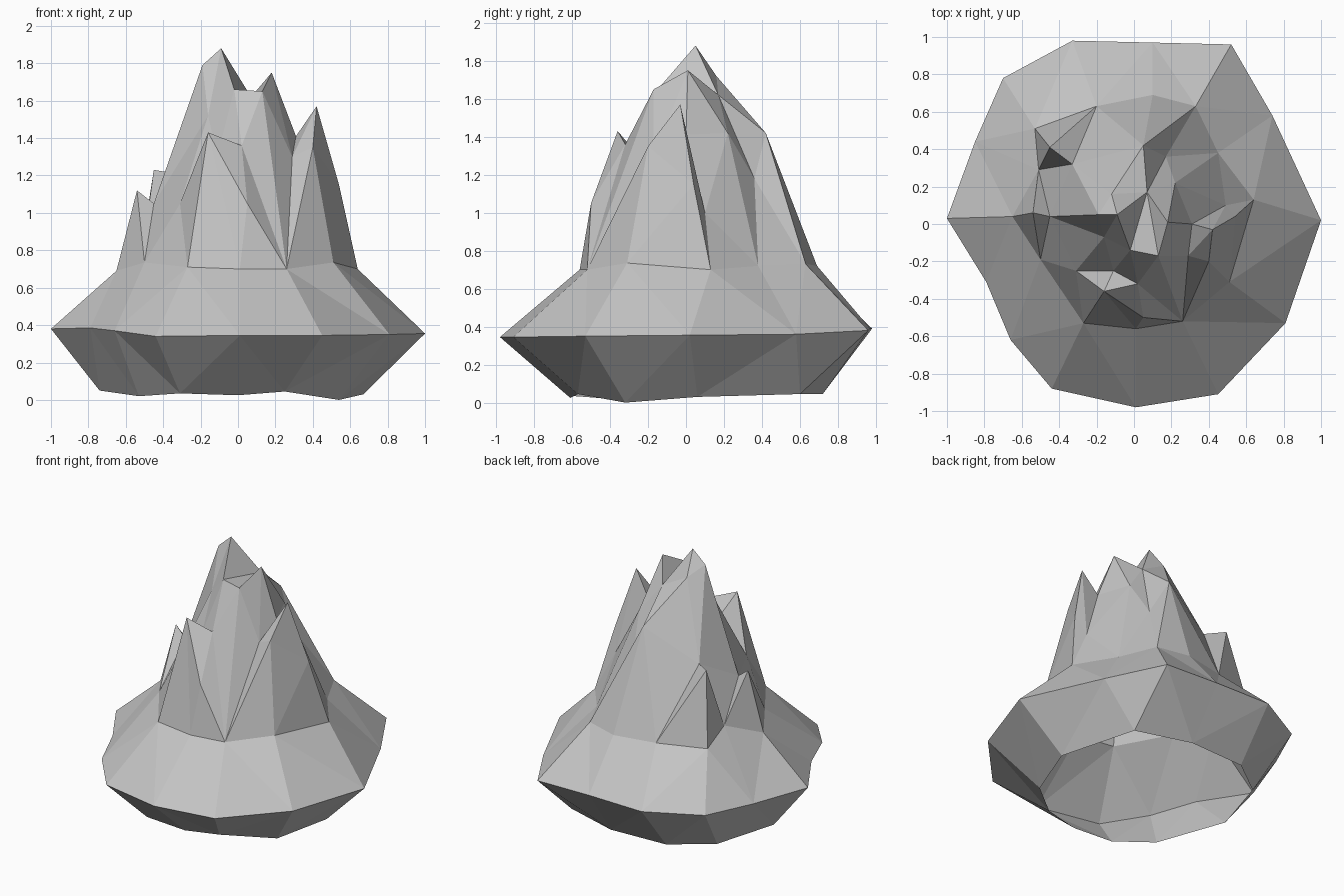
import bpy
import bmesh
from mathutils import Vector
from mathutils.geometry import delaunay_2d_cdt

default_cube = bpy.data.objects.get("Cube")
if default_cube:
    bpy.data.objects.remove(default_cube, do_unlink=True)

# One plain stone colour
stone = bpy.data.materials.new("grey_stone")
stone.use_nodes = True
stone_colour = (0.55, 0.55, 0.55, 1)
stone.diffuse_color = stone_colour
shader = stone.node_tree.nodes["Principled BSDF"]
shader.inputs["Base Color"].default_value = stone_colour
shader.inputs["Roughness"].default_value = 0.9


def build_skin(name, loops, ridges, hole=None, facing_down=False):
    """Stretch triangles over closed loops and open ridge lines.
    A ridge point given without a height reuses an earlier point."""
    heights, edges = {}, []

    def index_of(point):
        key = tuple(point[:2])
        if len(point) == 3:
            heights.setdefault(key, point[2])
        return list(heights).index(key)

    for loop in loops:
        ids = [index_of(point) for point in loop]
        edges += list(zip(ids, ids[1:] + ids[:1]))
    for ridge in ridges:
        ids = [index_of(point) for point in ridge]
        edges += list(zip(ids, ids[1:]))

    flat = [Vector(key) for key in heights]
    levels = list(heights.values())
    verts, _, faces, sources, _, _ = delaunay_2d_cdt(flat, edges, [], 1, 0.0001)
    hole_ids = {index_of(point) for point in hole or []}

    bm = bmesh.new()
    made = []
    for vert, source in zip(verts, sources):
        nearest = min(range(len(flat)), key=lambda i: (flat[i] - vert).length)
        level = levels[source[0] if source else nearest]
        made.append(bm.verts.new((vert.x, vert.y, level)))
    for face in faces:
        if hole_ids and all(sources[i] and sources[i][0] in hole_ids for i in face):
            continue
        corners = [made[i] for i in face]
        bm.faces.new(corners[::-1] if facing_down else corners)

    mesh = bpy.data.meshes.new(name)
    bm.to_mesh(mesh)
    bm.free()
    mesh.materials.append(stone)
    obj = bpy.data.objects.new(name, mesh)
    bpy.context.collection.objects.link(obj)
    return obj


# Widest outline, the foot it tapers down to, and the shoulder above it
rim = [
    (-1, .03, .38), (-.79, -.31, .385), (-.66, -.62, .37), (-.44, -.88, .34),
    (.01, -.98, .345), (.45, -.91, .345), (.81, -.53, .35), (1, .02, .355),
    (.74, .58, .36), (.52, .96, .38), (.1, .97, .39), (-.33, .98, .39),
    (-.7, .78, .385), (-.85, .44, .38),
]
foot = [
    (-.74, .05, .05), (-.53, -.4, .02), (-.31, -.6, .035), (0, -.61, .025),
    (.25, -.57, .045), (.54, -.32, 0), (.67, .06, .03), (.5, .6, .045),
    (.1, .72, .045), (-.33, .7, .045), (-.6, .5, .045),
]
shoulder = [
    (-.65, .04, .69), (-.5, -.19, .735), (-.27, -.53, .71), (.01, -.56, .7),
    (.26, -.52, .7), (.51, -.31, .735), (.64, .13, .7), (.45, .38, .72),
    (.33, .63, .73), (.1, .69, .72), (-.2, .63, .72), (-.53, .51, .72),
    (-.51, .29, .8),
]

# Twin summits with the saddle between them
main_summit = [
    [(-.19, .05, 1.79), (-.09, .05, 1.88), (-.02, -.14, 1.66),
     (.13, -.17, 1.65), (.18, .01, 1.75), (.22, .22, 1.42)],
    [(-.09, .05), (.07, .17, 1.62), (.18, .01)],
    [(-.02, -.14), (.07, .17), (.13, -.17)],
    [(-.09, .05), (-.12, .16, 1.72), (.05, .42, 1.42), (.1, .69)],
    [(-.19, .05), (-.12, .16)],
    [(.07, .17), (.17, .36, 1.18), (.33, .63)],
    [(.22, .22), (.45, .38)],
    [(.13, -.17), (.02, -.32, 1.36), (.05, -.5, 1.05), (.01, -.56)],
]
# Leaning spire on the left flank
left_spire = [
    [(.31, 0, 1.41), (.42, -.03, 1.57), (.4, -.2, 1.35), (.51, -.31)],
    [(.31, 0), (.29, -.17, 1.3), (.4, -.2)],
    [(.42, -.03), (.54, .04, 1.15), (.64, .13)],
    [(.31, 0), (.49, .1, 1), (.64, .13)],
]
# Buttress in front of the summit
front_spire = [
    [(-.31, -.25, 1.05), (-.16, -.36, 1.43), (.05, -.5)],
    [(-.27, -.53), (-.16, -.36), (-.11, -.25, 1.3), (-.31, -.25)],
    [(-.11, -.25), (-.16, -.07, 1.52), (-.19, .05)],
]
# Two small crags on the right flank
right_crags = [
    [(-.65, .04), (-.54, .06, 1.12), (-.45, .04, 1.05), (-.5, -.19)],
    [(-.54, .06), (-.5, -.19)],
    [(-.45, .04), (-.19, .05)],
    [(-.53, .51), (-.45, .41, 1.23), (-.33, .32, 1.21), (-.2, .63)],
    [(-.45, .41), (-.51, .29), (-.33, .32)],
    [(-.45, .41), (-.2, .63)],
]

build_skin("mountain", [rim, shoulder],
           main_summit + left_spire + front_spire + right_crags)
build_skin("tapered_underside", [rim, foot], [], hole=foot, facing_down=True)
